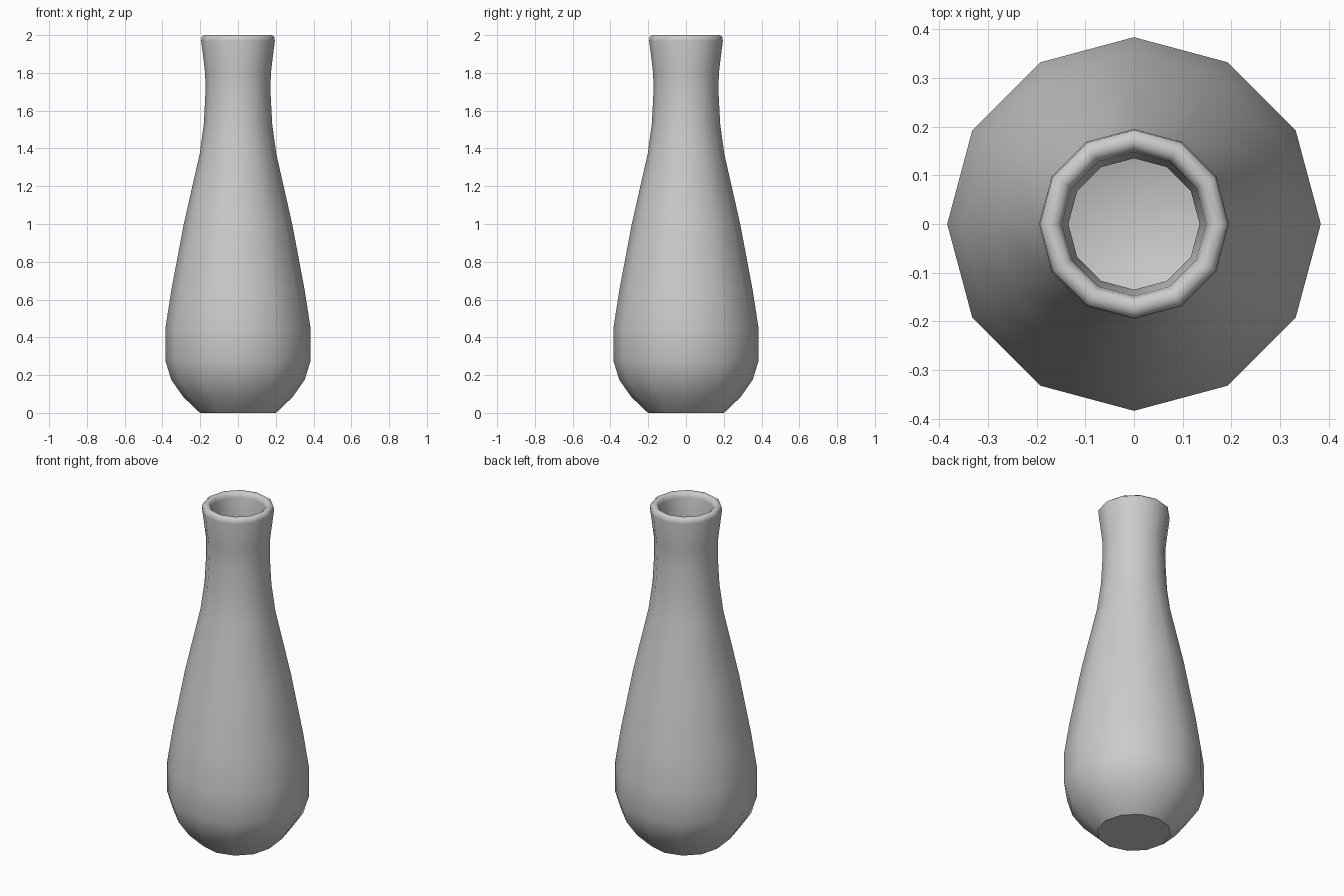
import bpy, bmesh, math

if "Cube" in bpy.data.objects:
    bpy.data.objects.remove(bpy.data.objects["Cube"])

SIDES = 12

# Profile (radius, height): outer wall from base up, over the lip, down the inner wall
outer = [(0.20, 0.0), (0.215, 0.012), (0.29, 0.085), (0.353, 0.175), (0.384, 0.275),
         (0.384, 0.45), (0.353, 0.65), (0.287, 1.0), (0.203, 1.37), (0.181, 1.53),
         (0.172, 1.70), (0.174, 1.80), (0.195, 1.97)]
lip = [(0.193, 1.99), (0.18, 2.0), (0.165, 2.0), (0.152, 1.99), (0.148, 1.97)]
inner = [(0.135, 1.80), (0.135, 1.70), (0.142, 1.53), (0.164, 1.37), (0.247, 1.0),
         (0.313, 0.65), (0.344, 0.45), (0.344, 0.285), (0.318, 0.20), (0.265, 0.12),
         (0.19, 0.05)]

bm = bmesh.new()
rings = []
for r, z in outer + lip + inner:
    rings.append([bm.verts.new((r * math.cos(2 * math.pi * i / SIDES),
                                r * math.sin(2 * math.pi * i / SIDES), z))
                  for i in range(SIDES)])

# Walls
for a, b in zip(rings, rings[1:]):
    for i in range(SIDES):
        j = (i + 1) % SIDES
        bm.faces.new((a[i], a[j], b[j], b[i]))

# Base underside and inside floor
bm.faces.new(rings[0][::-1])
bm.faces.new(rings[-1])
bmesh.ops.recalc_face_normals(bm, faces=bm.faces)

mesh = bpy.data.meshes.new("vase")
bm.to_mesh(mesh)
bm.free()
vase = bpy.data.objects.new("vase", mesh)
bpy.context.collection.objects.link(vase)

# Smooth body with a crisp base edge
bpy.context.view_layer.objects.active = vase
vase.select_set(True)
bpy.ops.object.shade_smooth_by_angle(angle=math.radians(50))
for e in mesh.edges:
    if all(mesh.vertices[v].co.z < 0.001 for v in e.vertices):
        e.use_edge_sharp = True
